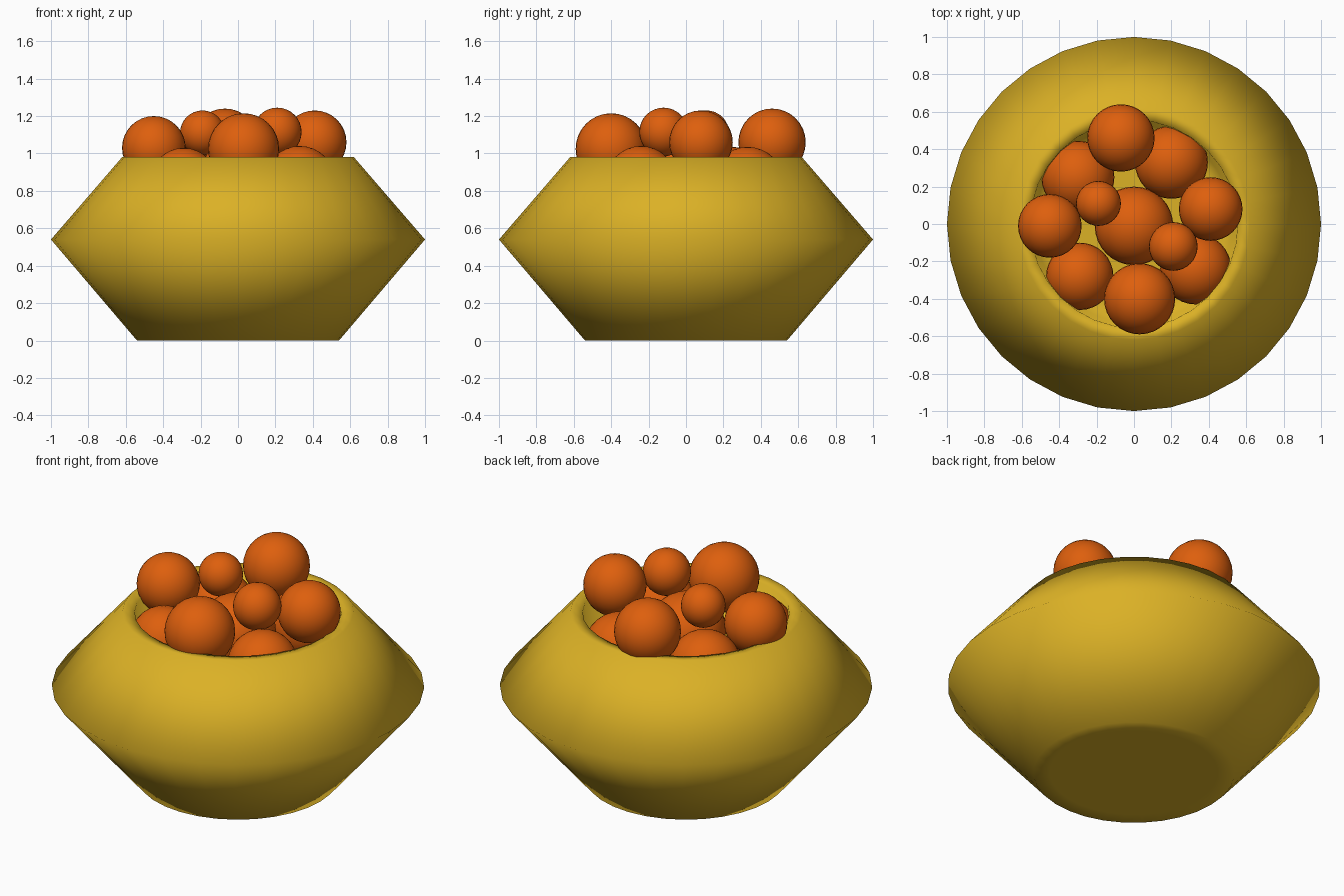
import bpy
import bmesh
from math import cos, sin, tau

cube = bpy.data.objects.get("Cube")
if cube:
    bpy.data.objects.remove(cube, do_unlink=True)


def make_material(name, color):
    mat = bpy.data.materials.new(name)
    mat.use_nodes = True
    mat.diffuse_color = color
    mat.node_tree.nodes["Principled BSDF"].inputs["Base Color"].default_value = color
    return mat


def finish(bm, name, mat):
    bmesh.ops.recalc_face_normals(bm, faces=bm.faces)
    for face in bm.faces:
        face.smooth = True
    mesh = bpy.data.meshes.new(name)
    bm.to_mesh(mesh)
    bm.free()
    mesh.materials.append(mat)
    obj = bpy.data.objects.new(name, mesh)
    bpy.context.collection.objects.link(obj)
    return obj


def lathe(name, profile, sides, mat):
    """Closed solid of revolution from (radius, height) points."""
    bm = bmesh.new()
    rings = [[bm.verts.new((r * cos(tau * i / sides), r * sin(tau * i / sides), z))
              for i in range(sides)] for r, z in profile]
    for low, high in zip(rings, rings[1:]):
        for i in range(sides):
            j = (i + 1) % sides
            bm.faces.new((low[i], low[j], high[j], high[i]))
    bm.faces.new(rings[0])
    bm.faces.new(rings[-1])
    return finish(bm, name, mat)


def ball(name, x, y, z, radius, mat):
    bm = bmesh.new()
    bmesh.ops.create_uvsphere(bm, u_segments=32, v_segments=16, radius=radius)
    obj = finish(bm, name, mat)
    obj.location = (x, y, z)


yellow = make_material("golden yellow", (0.71, 0.44, 0.019, 1))
orange = make_material("orange", (0.73, 0.115, 0.004, 1))

# Bowl: base, wide belly, narrow rim, inner wall and floor
lathe("bowl", [(0.45, 0), (0.54, 0), (1, 0.54), (0.62, 0.98),
               (0.555, 0.975), (0.53, 0.62), (0.45, 0.62)], 32, yellow)

# Fruit heap: x, y, z, radius
lower = [(0.2, 0.33, 0.84, 0.195), (0.33, -0.24, 0.85, 0.19),
         (-0.29, -0.28, 0.85, 0.18), (-0.3, 0.25, 0.84, 0.195),
         (0, -0.01, 0.87, 0.21)]
upper = [(-0.07, 0.46, 1.06, 0.18), (0.41, 0.08, 1.06, 0.17),
         (0.03, -0.4, 1.025, 0.19), (-0.45, -0.01, 1.03, 0.17)]
small = [(-0.19, 0.11, 1.11, 0.12), (0.21, -0.12, 1.115, 0.13)]
for layer, fruits in (("lower", lower), ("upper", upper), ("small", small)):
    for n, (x, y, z, radius) in enumerate(fruits, 1):
        ball(f"{layer}_fruit_{n}", x, y, z, radius, orange)
